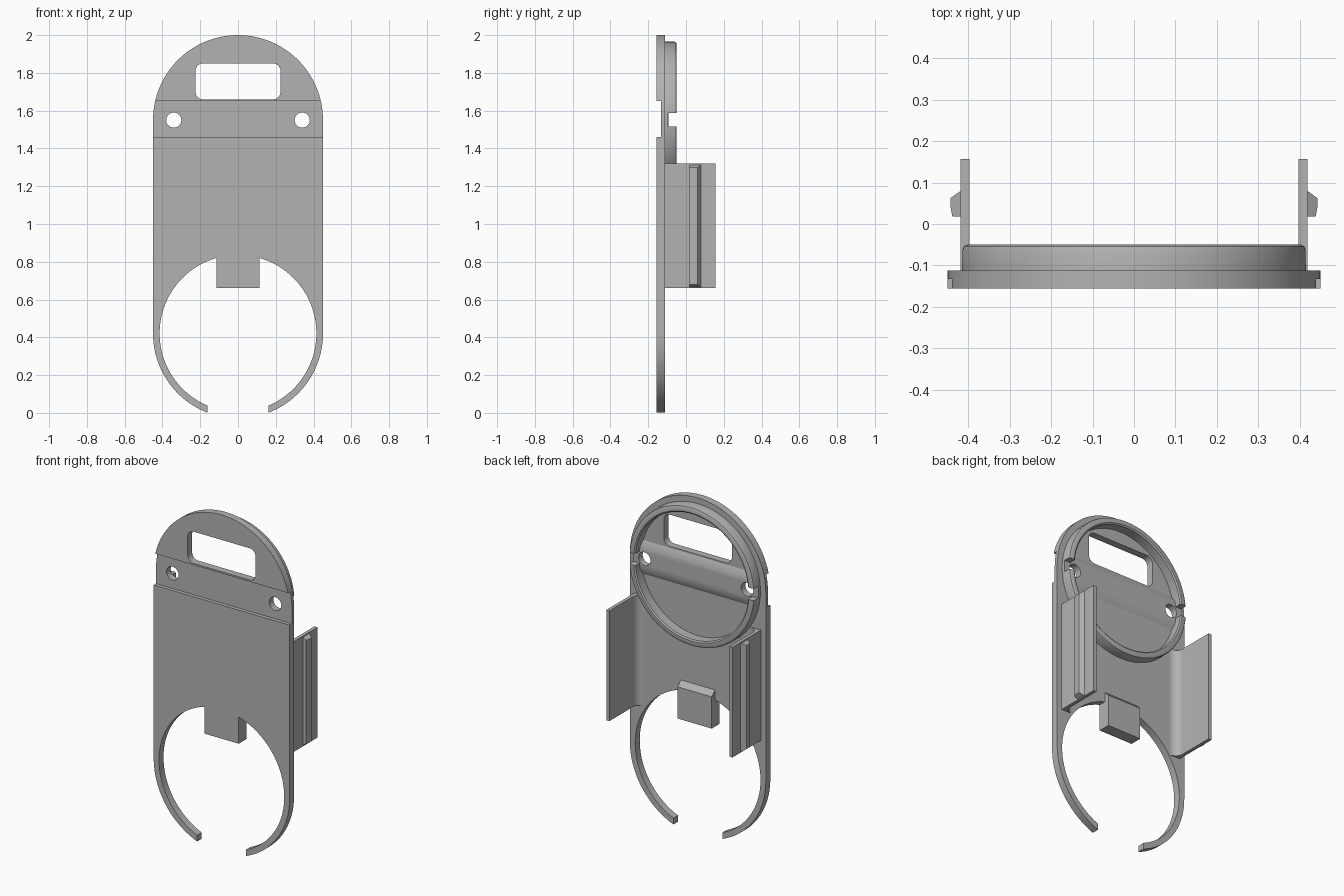
import bpy, bmesh
from math import sin, cos, pi, asin, radians
from mathutils import Matrix, Vector

if "Cube" in bpy.data.objects:
    bpy.data.objects.remove(bpy.data.objects["Cube"])

grey = bpy.data.materials.new("matte grey")
grey.use_nodes = True
grey.diffuse_color = (0.45, 0.45, 0.45, 1)
grey.node_tree.nodes["Principled BSDF"].inputs["Base Color"].default_value = (0.45, 0.45, 0.45, 1)

FRONT, BACK = -0.155, -0.112
TOP_Z, LOW_Z = 1.55, 0.421
R_OUT, R_IN = 0.45, 0.415


def finish(name, bm):
    bmesh.ops.recalc_face_normals(bm, faces=bm.faces)
    mesh = bpy.data.meshes.new(name)
    bm.to_mesh(mesh)
    bm.free()
    mesh.materials.append(grey)
    obj = bpy.data.objects.new(name, mesh)
    bpy.context.collection.objects.link(obj)
    return obj


def prism(name, points, lo, hi, place):
    """Extrude a 2D outline; place maps (a, b, depth) to a 3D point."""
    bm = bmesh.new()
    face = bm.faces.new([bm.verts.new(place(a, b, lo)) for a, b in points])
    ext = bmesh.ops.extrude_face_region(bm, geom=[face])
    shift = Vector(place(0, 0, hi)) - Vector(place(0, 0, lo))
    bmesh.ops.translate(bm, vec=shift, verts=[v for v in ext["geom"] if isinstance(v, bmesh.types.BMVert)])
    return finish(name, bm)


def along_y(a, b, d):
    return (a, d, b)


def along_z(a, b, d):
    return (a, b, d)


def along_x(a, b, d):
    return (d, a, b)


def arc(cx, cz, r, start, end, n):
    return [(cx + r * cos(start + (end - start) * i / n),
             cz + r * sin(start + (end - start) * i / n)) for i in range(n + 1)]


def rect(x0, x1, z0, z1):
    return [(x0, z0), (x1, z0), (x1, z1), (x0, z1)]


def cut(targets, cutter):
    cutter.hide_render = True
    for obj in targets:
        mod = obj.modifiers.new("cut", "BOOLEAN")
        mod.operation, mod.solver, mod.object = "DIFFERENCE", "EXACT", cutter
        bpy.context.view_layer.objects.active = obj
        bpy.ops.object.modifier_apply(modifier=mod.name)
    bpy.data.objects.remove(cutter)


# Back plate: rounded top, open hoop below, tab hanging into the hoop
GAP, TAB, TAB_Z = 0.162, 0.113, 0.66
a_out, a_in, a_tab = asin(GAP / R_OUT), asin(GAP / R_IN), asin(TAB / R_IN)
outline = arc(0, LOW_Z, R_OUT, -pi / 2 + a_out, 0, 32)
outline += arc(0, TOP_Z, R_OUT, 0, pi, 72)
outline += arc(0, LOW_Z, R_OUT, pi, 1.5 * pi - a_out, 32)
outline += arc(0, LOW_Z, R_IN, 1.5 * pi - a_in, pi / 2 + a_tab, 56)
outline += [(-TAB, TAB_Z), (TAB, TAB_Z)]
outline += arc(0, LOW_Z, R_IN, pi / 2 - a_tab, -pi / 2 + a_in, 56)
plate = prism("back_plate", outline, FRONT, BACK, along_y)

# Round rim on the back
bm = bmesh.new()
section = [(0.375, -0.116), (0.415, -0.116), (0.415, -0.062), (0.412, -0.054),
           (0.404, -0.05), (0.383, -0.05), (0.375, -0.056)]
STEPS = 96
rings = [[bm.verts.new((r * cos(2 * pi * i / STEPS), y, TOP_Z + r * sin(2 * pi * i / STEPS)))
          for r, y in section] for i in range(STEPS)]
for i in range(STEPS):
    a, b = rings[i], rings[(i + 1) % STEPS]
    for j in range(len(section)):
        k = (j + 1) % len(section)
        bm.faces.new((a[j], a[k], b[k], b[j]))
rim = finish("round_rim", bm)

# Raised crossbar with sloping edges, behind the front groove
bar = prism("crossbar", [(-0.116, TOP_Z - 0.108), (-0.093, TOP_Z - 0.068),
                         (-0.093, TOP_Z + 0.068), (-0.116, TOP_Z + 0.108)],
            -0.376, 0.376, along_x)

# Front groove, handle slot, screw holes and rim notches
cut([plate], prism("groove_cutter", rect(-1, 1, 1.46, 1.65), -0.3, -0.133, along_y))
slot = []
for cx, cz, start in ((0.185, 1.81, 0), (-0.185, 1.81, 1), (-0.185, 1.70, 2), (0.185, 1.70, 3)):
    slot += arc(cx, cz, 0.04, start * pi / 2, (start + 1) * pi / 2, 8)
cut([plate], prism("slot_cutter", slot, -0.3, 0.1, along_y))
for side in (-1, 1):
    hole = arc(side * 0.34, TOP_Z, 0.04, 0, 2 * pi, 32)[:-1]
    cut([plate, bar, rim], prism("hole_cutter", hole, -0.3, 0.1, along_y))
    xs = sorted((side * 0.33, side * 0.5))
    cut([rim], prism("notch_cutter", rect(*xs, 1.517, 1.588), -0.094, 0.1, along_y))

# Thickened tab with a sloping top
tab = prism("tab_block", [(FRONT + 0.01, TAB_Z), (-0.082, TAB_Z), (-0.082, 0.85),
                          (BACK, 0.88), (FRONT + 0.01, 0.88)], -TAB, TAB, along_x)

# Side clips with a filleted root, each carrying a snap ridge
parts = [plate, rim, bar, tab]
for side, label in ((1, "left"), (-1, "right")):
    wall = [(0.418, -0.116), (0.418, 0.157), (0.397, 0.157)]
    wall += arc(0.347, -0.062, 0.05, 0, -pi / 2, 8) + [(0.347, -0.116)]
    clip = prism(label + "_clip", [(side * x, y) for x, y in wall], 0.66, 1.32, along_z)
    ridge_profile = [(0.41, 0.018), (0.438, 0.018), (0.443, 0.045), (0.443, 0.062), (0.418, 0.08), (0.41, 0.08)]
    ridge = prism(label + "_snap_ridge", [(side * x, y) for x, y in ridge_profile], 0.662, 1.318, along_z)
    for v in ridge.data.vertices:
        if abs(v.co.x) > 0.425:
            v.co.z += 0.018 if v.co.z < 1 else -0.018
    parts += [clip, ridge]

# Smooth the curved walls, keep edges sharp
bpy.ops.object.select_all(action="DESELECT")
for obj in parts:
    obj.select_set(True)
bpy.context.view_layer.objects.active = plate
bpy.ops.object.shade_smooth_by_angle(angle=radians(30))
